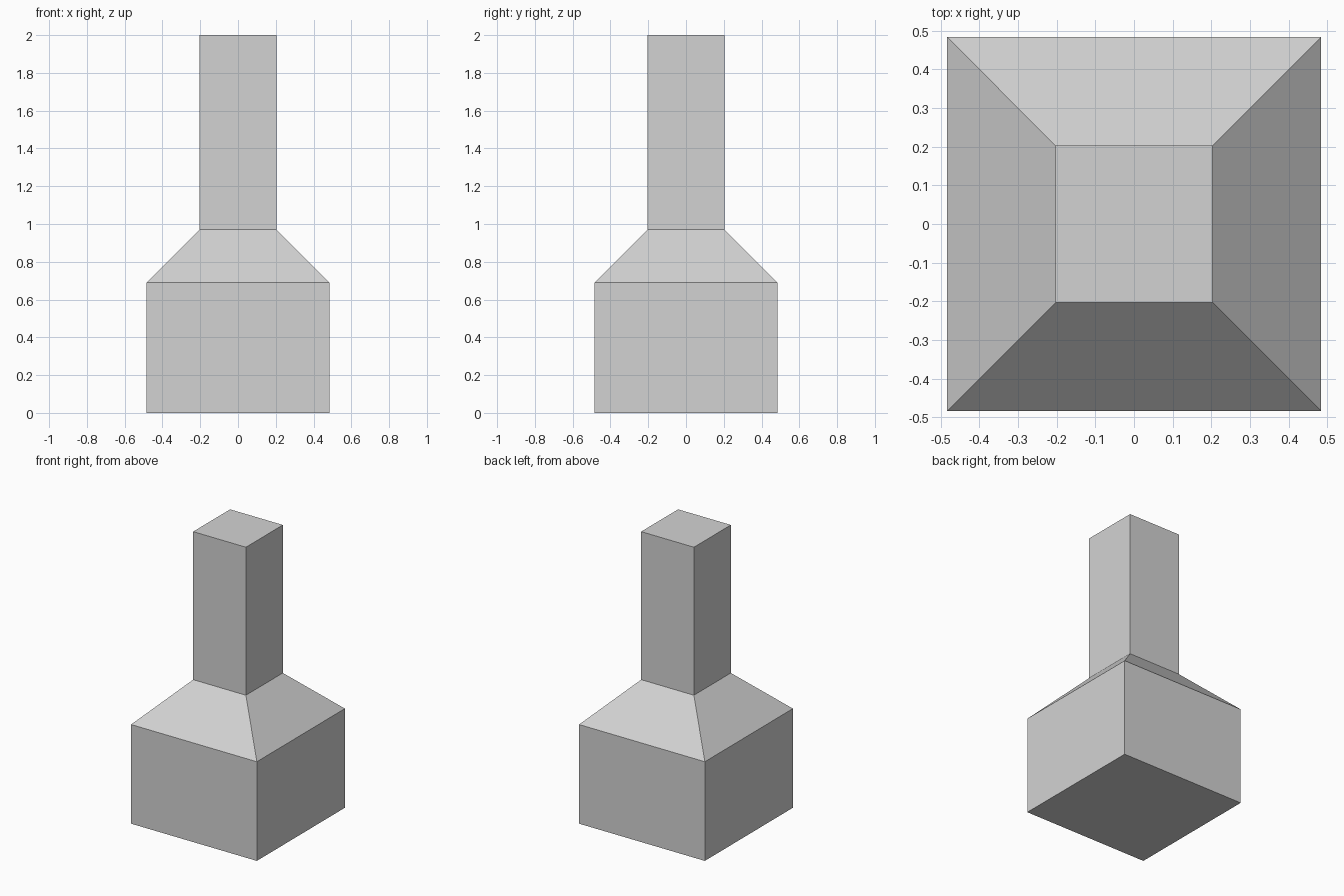
import bpy
import bmesh

cube = bpy.data.objects.get("Cube")
if cube:
    bpy.data.objects.remove(cube, do_unlink=True)

# Plain grey for the whole model
grey = bpy.data.materials.new("plain_grey")
grey.use_nodes = True
colour = (0.65, 0.65, 0.65, 1)
grey.diffuse_color = colour
grey.node_tree.nodes["Principled BSDF"].inputs["Base Color"].default_value = colour

BASE, COLUMN = 0.484, 0.203  # half widths
SHOULDER, NECK, TOP = 0.69, 0.97, 2.0  # heights

# Square block pulled upward: base, sloped shoulder, column
bm = bmesh.new()


def square_ring(half, z):
    corners = ((-1, -1), (1, -1), (1, 1), (-1, 1))
    return [bm.verts.new((x * half, y * half, z)) for x, y in corners]


rings = [square_ring(h, z) for h, z in
         ((BASE, 0), (BASE, SHOULDER), (COLUMN, NECK), (COLUMN, TOP))]
for low, high in zip(rings, rings[1:]):
    for i in range(4):
        j = (i + 1) % 4
        bm.faces.new((low[i], low[j], high[j], high[i]))
bm.faces.new(rings[0][::-1])
bm.faces.new(rings[-1])

mesh = bpy.data.meshes.new("base_and_column")
bm.to_mesh(mesh)
bm.free()
mesh.materials.append(grey)
bpy.context.collection.objects.link(bpy.data.objects.new("base_and_column", mesh))
